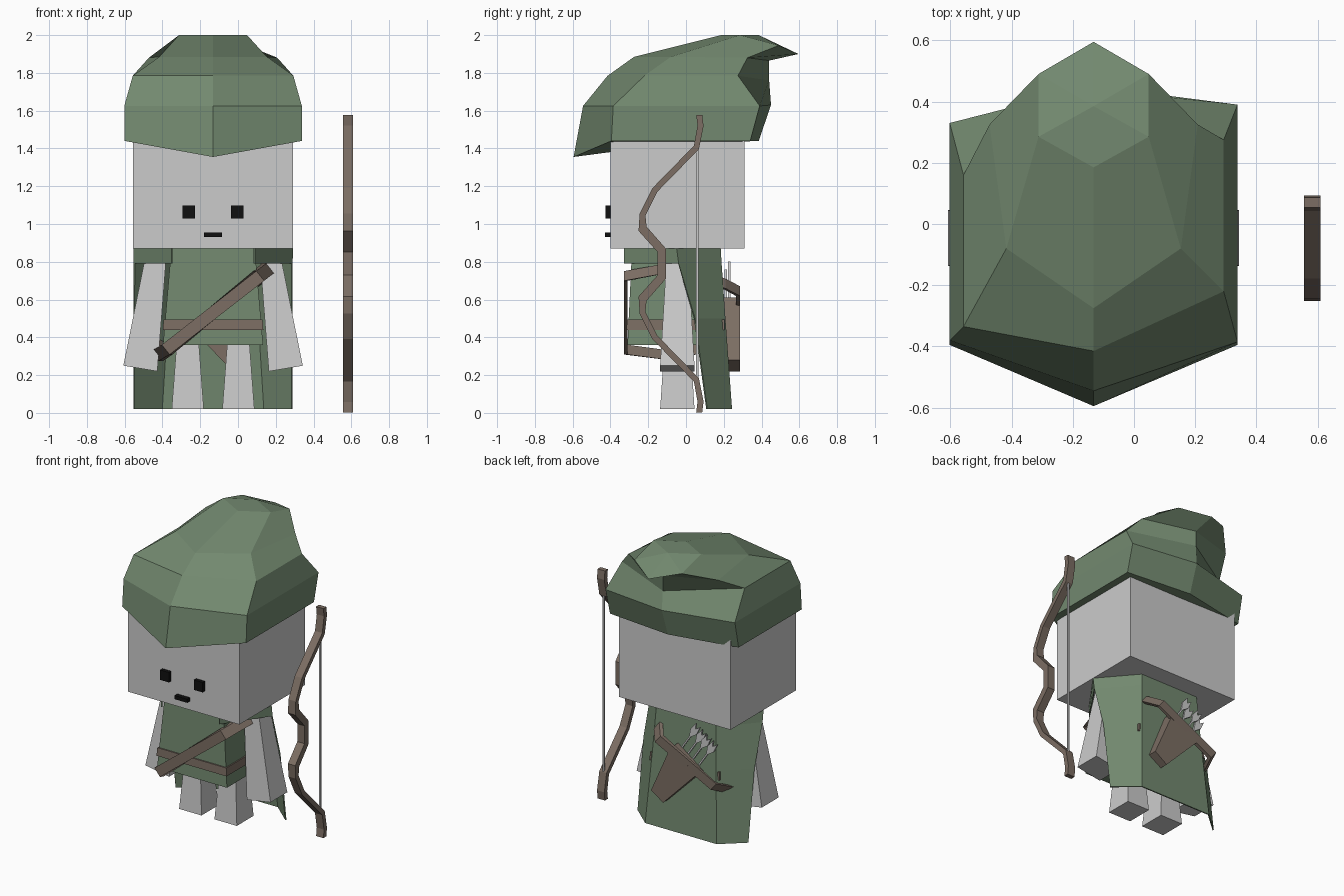
import bpy, bmesh
from mathutils import Vector

if "Cube" in bpy.data.objects:
    bpy.data.objects.remove(bpy.data.objects["Cube"])

CX = -0.132  # figure's own centre line


def material(name, rgb):
    m = bpy.data.materials.new(name)
    m.diffuse_color = (*rgb, 1)
    m.use_nodes = True
    m.node_tree.nodes["Principled BSDF"].inputs["Base Color"].default_value = m.diffuse_color
    return m


GREEN = material("green_cloth", (0.17, 0.25, 0.16))
BROWN = material("brown_leather", (0.20, 0.155, 0.125))
BLACK = material("black", (0.005, 0.005, 0.005))


def make(name, verts, faces, mat=None, thick=0):
    bm = bmesh.new()
    vs = [bm.verts.new(v) for v in verts]
    for f in faces:
        bm.faces.new([vs[i] for i in f])
    bmesh.ops.recalc_face_normals(bm, faces=bm.faces)
    me = bpy.data.meshes.new(name)
    bm.to_mesh(me)
    bm.free()
    ob = bpy.data.objects.new(name, me)
    bpy.context.collection.objects.link(ob)
    if mat:
        me.materials.append(mat)
    if thick:
        s = ob.modifiers.new("thickness", 'SOLIDIFY')
        s.thickness, s.offset = thick, 0
    return ob


def loft(name, rings, mat=None, cap=True, closed=False, thick=0):
    """Skin equal rings of points; capped ends, or joined end to start."""
    n, k = len(rings[0]), len(rings)
    faces = [[i * n + j, i * n + (j + 1) % n,
              (i + 1) % k * n + (j + 1) % n, (i + 1) % k * n + j]
             for i in range(k if closed else k - 1) for j in range(n)]
    if cap and not closed:
        faces += [list(range(n)), list(range((k - 1) * n, k * n))]
    return make(name, [p for r in rings for p in r], faces, mat, thick)


def rect(x0, x1, y0, y1, z):
    return [(x0, y0, z), (x1, y0, z), (x1, y1, z), (x0, y1, z)]


def box(name, x, y, z, mat=None):
    return loft(name, [rect(*x, *y, z[0]), rect(*x, *y, z[1])], mat)


def prism(name, pts, y0, y1, mat=None):
    return loft(name, [[(x, y, z) for x, z in pts] for y in (y0, y1)], mat)


# head and face
box("head", (-0.555, 0.29), (-0.40, 0.31), (0.87, 1.52))
for s in (-1, 1):
    c = CX + s * 0.128
    box("eye", (c - 0.033, c + 0.033), (-0.425, -0.39), (1.03, 1.098), BLACK)
box("mouth", (-0.18, -0.085), (-0.43, -0.39), (0.93, 0.955), BLACK)

# tunic and belt
loft("tunic", [rect(CX - .265, CX + .265, -.31, .20, .36),
               rect(CX - .22, CX + .22, -.285, .16, .88)], GREEN)
loft("belt", [rect(CX - .266, CX + .266, -.315, .205, .44),
              rect(CX - .262, CX + .262, -.312, .203, .495)], BROWN)

# legs and arms
for s in (-1, 1):
    c = CX + s * 0.134
    loft("leg", [rect(c - .085, c + .085, -.137, .045, .02),
                 rect(c - .055, c + .055, -.11, .02, .42)])
    i0, o0, i1, o1 = (CX + s * d for d in (.295, .475, .245, .35))
    loft("arm", [[(i0, -.137, .22), (o0, -.137, .25), (o0, .045, .25), (i0, .045, .22)],
                 [(i1, -.10, .86), (o1, -.10, .87), (o1, .01, .87), (i1, .01, .86)]])

# cloak: back panel with two angled wings, plus collar facets at the shoulders
rows = [(.872, -.05, .22, .18), (.79, -.04, .225, .185),
        (.50, .045, .24, .205), (.02, .11, .27, .24)]
verts, faces = [], []
for z, ye, w, yb in rows:
    verts += [(CX - .418, ye, z), (CX - w, yb, z), (CX + w, yb, z), (CX + .418, ye, z)]
for r in range(3):
    faces += [[4 * r + j, 4 * r + j + 1, 4 * r + j + 5, 4 * r + j + 4] for j in range(3)]
for s, a, b in ((-1, 0, 4), (1, 3, 7)):
    k = len(verts)
    verts += [(CX + s * .218, -.325, .872), (CX + s * .218, -.325, .79)]
    faces.append([a, k, k + 1, b])
make("cloak", verts, faces, GREEN, 0.008)

# shoulder strap: a band looping round the torso
path = [(.11, -.32, .725), (.17, -.05, .775), (.07, .20, .685), (.01, .275, .645),
        (-.40, .275, .43), (-.43, .15, .37), (-.43, -.05, .30), (-.375, -.32, .335)]
edge = Vector((-.63, 0, .777)) * 0.033
mid = Vector((CX, -.04, .535))
rings = []
for p in path:
    p = Vector(p)
    out = Vector((p.x - mid.x, p.y - mid.y, 0)).normalized() * 0.012
    rings.append([p + edge + out, p - edge + out, p - edge - out, p + edge - out])
loft("shoulder_strap", rings, BROWN, closed=True)

# quiver on the back, tapering down toward its foot
up = Vector((-.56, .83))
side = Vector((.83, .56))
foot, mouth = Vector((.02, .25)), Vector((-.18, .545))
prism("quiver", [foot - side * .055, foot + side * .055,
                 mouth + side * .12, mouth - side * .12], .19, .285, BROWN)

# arrows with notched tails
feather = [(-.005, -.02), (.005, -.02), (.005, .09), (.027, .14), (.018, .20),
           (0, .165), (-.018, .20), (-.027, .14), (-.005, .09)]
for i in range(4):
    base = mouth + side * (-.075 + .05 * i) + up * (.03 + .015 * (i % 2))
    y = .205 + .018 * (i % 2)
    prism("arrow", [base + side * u + up * v for u, v in feather], y, y + .012)

# bow: one limb mirrored about its grip, swept with a rectangular section
half = [(.07, 1.577), (.077, 1.52), (.055, 1.405), (-.165, 1.18),
        (-.23, 1.05), (-.23, .975), (-.128, .86)]
pts = [Vector(p) for p in half] + [Vector((y, 1.58 - z)) for y, z in reversed(half)]
rings = []
for i, p in enumerate(pts):
    t = (pts[min(i + 1, len(pts) - 1)] - pts[max(i - 1, 0)]).normalized()
    n = Vector((t.y, -t.x)) * (.024 if 4 < i < 9 else .016)
    if i in (0, len(pts) - 1):
        n = Vector((n.x, 0))
    a, b = p + n, p - n
    rings.append([(.555, a.x, a.y), (.61, a.x, a.y), (.61, b.x, b.y), (.555, b.x, b.y)])
loft("bow", rings, BROWN)
box("bow_string", (.577, .589), (.053, .065), (.18, 1.40))

# hat: six-sided rings (front, front right, back right, back, back left, front left)
hat = [
    [(0, -.595, 1.355), (.47, -.395, 1.44), (.47, .34, 1.44),
     (0, .385, 1.44), (-.47, .29, 1.44), (-.47, -.395, 1.44)],
    [(0, -.545, 1.625), (.47, -.385, 1.625), (.47, .39, 1.625),
     (0, .45, 1.63), (-.47, .33, 1.625), (-.47, -.38, 1.625)],
    [(0, -.415, 1.785), (.425, -.22, 1.785), (.425, .275, 1.785),
     (0, .44, 1.76), (-.425, .16, 1.785), (-.425, -.335, 1.785)],
    [(0, -.275, 1.885), (.285, -.08, 1.885), (.34, .325, 1.88),
     (0, .44, 1.865), (-.34, .325, 1.88), (-.285, -.08, 1.885)],
    [(0, .185, 2.0), (.18, .285, 2.0), (.18, .49, 1.945),
     (0, .595, 1.90), (-.18, .49, 1.945), (-.18, .285, 2.0)],
]
verts = [(CX + x, y, z) for r in hat for x, y, z in r]
faces = [[6 * i + j, 6 * i + (j + 1) % 6, 6 * i + 6 + (j + 1) % 6, 6 * i + 6 + j]
         for i in range(4) for j in range(6)]
verts += [(CX, -.10, 1.42), (CX, .385, 2.0)]
for hub, start in ((30, 0), (31, 24)):
    faces += [[hub, start + j, start + (j + 1) % 6] for j in range(6)]
make("hat", verts, faces, GREEN)
